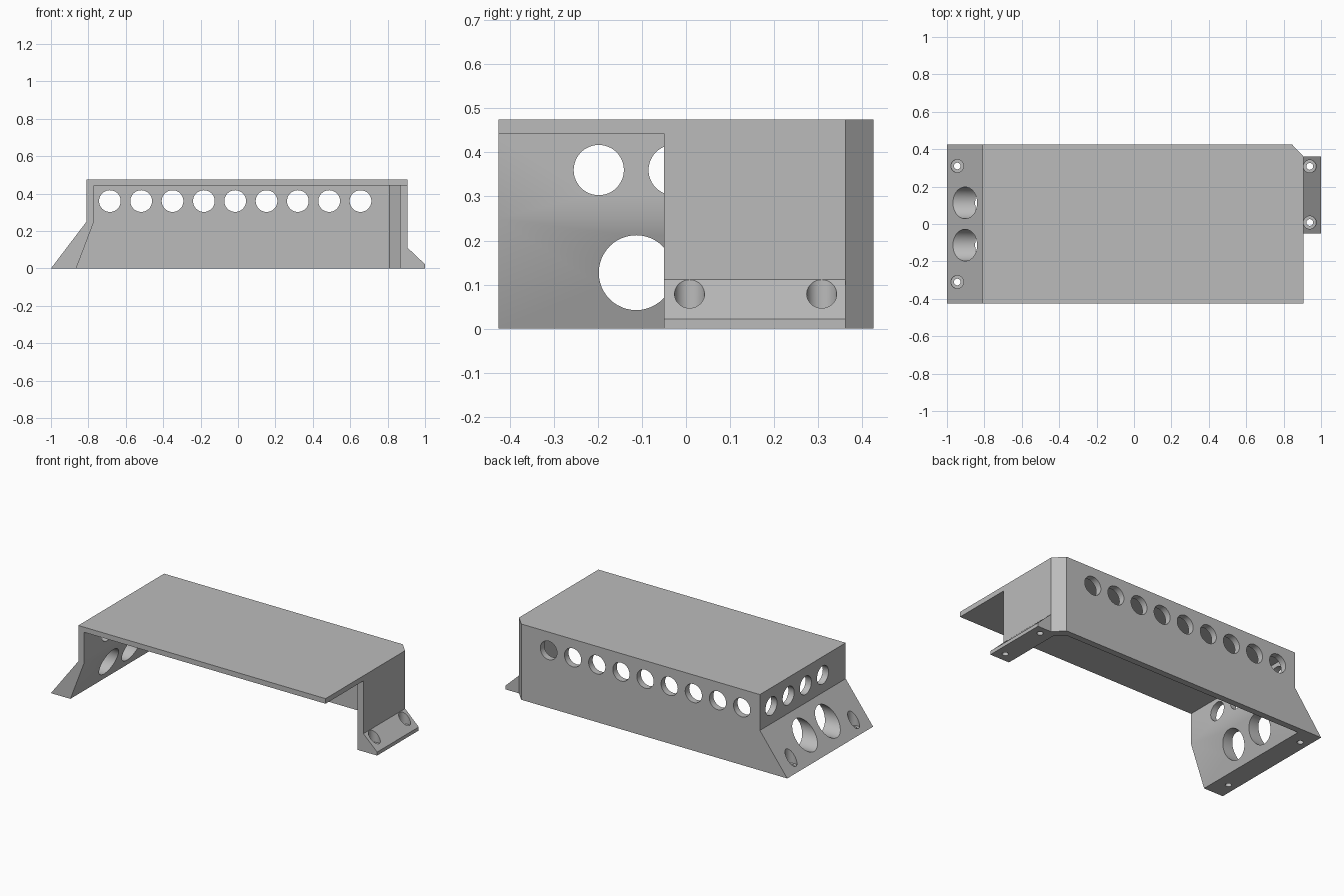
import bpy
import bmesh
import math
from mathutils import Matrix, Vector

cube = bpy.data.objects.get("Cube")
if cube:
    bpy.data.objects.remove(cube, do_unlink=True)

# Plain grey material
grey = bpy.data.materials.new("plain grey")
grey.use_nodes = True
GREY = (0.5, 0.5, 0.5, 1.0)
grey.diffuse_color = GREY
grey.node_tree.nodes["Principled BSDF"].inputs["Base Color"].default_value = GREY

HALF_DEPTH = 0.425
TOP = 0.475
CEILING = 0.443
WALL = 0.04
RIGHT = 0.905       # outer face of the right-hand wall
TAB_FRONT, TAB_BACK = -0.05, 0.362


def make_object(name, bm):
    bmesh.ops.recalc_face_normals(bm, faces=bm.faces)
    mesh = bpy.data.meshes.new(name)
    bm.to_mesh(mesh)
    bm.free()
    mesh.materials.append(grey)
    obj = bpy.data.objects.new(name, mesh)
    bpy.context.collection.objects.link(obj)
    return obj


def prism(name, outline, start, end, axis):
    """Extrude an outline: (x, z) along Y, or (x, y) along Z."""
    bm = bmesh.new()
    if axis == "Y":
        points, offset = [(a, start, b) for a, b in outline], (0, end - start, 0)
    else:
        points, offset = [(a, b, start) for a, b in outline], (0, 0, end - start)
    face = bm.faces.new([bm.verts.new(p) for p in points])
    result = bmesh.ops.extrude_face_region(bm, geom=[face])
    moved = [v for v in result["geom"] if isinstance(v, bmesh.types.BMVert)]
    bmesh.ops.translate(bm, verts=moved, vec=offset)
    return make_object(name, bm)


def cylinder(name, centre, radius, length, axis):
    turn = {"X": Matrix.Rotation(math.pi / 2, 4, "Y"),
            "Y": Matrix.Rotation(math.pi / 2, 4, "X"),
            "Z": Matrix.Identity(4)}[axis]
    bm = bmesh.new()
    bmesh.ops.create_cone(bm, cap_ends=True, segments=48, radius1=radius, radius2=radius,
                          depth=length, matrix=Matrix.Translation(Vector(centre)) @ turn)
    return make_object(name, bm)


def combine(body, tool, operation):
    mod = body.modifiers.new(tool.name, "BOOLEAN")
    mod.operation = operation
    mod.solver = "EXACT"
    mod.object = tool
    bpy.context.view_layer.objects.active = body
    bpy.ops.object.modifier_apply(modifier=mod.name)
    bpy.data.objects.remove(tool, do_unlink=True)


# Outer shell with a flared left side
body = prism("bracket_body", [(-1, 0), (-0.81, 0.25), (-0.81, TOP), (RIGHT, TOP), (RIGHT, 0)],
             -HALF_DEPTH, HALF_DEPTH, "Y")

# Hollow, open at the front and underneath
inner = RIGHT - WALL
combine(body, prism("cavity", [(-0.903, -0.1), (-0.865, 0), (-0.77, 0.25), (-0.77, CEILING),
                               (inner, CEILING), (inner, -0.1)],
                    -1, HALF_DEPTH - WALL, "Y"), "DIFFERENCE")

# Right wall stops short of the front
combine(body, prism("wall_gap", [(0.8, -0.1), (0.8, CEILING), (1.1, CEILING), (1.1, -0.1)],
                    -1, TAB_FRONT, "Y"), "DIFFERENCE")

# Bevelled rear corner, inside and outside
combine(body, prism("corner_fill", [(0.81, 0.385), (inner, 0.33), (0.88, 0.33), (0.88, 0.36),
                                    (0.86, 0.4), (0.81, 0.4)], 0, 0.46, "Z"), "UNION")
combine(body, prism("corner_cut", [(0.785, 0.488), (0.965, 0.299), (1.1, 0.6)],
                    -0.1, 0.6, "Z"), "DIFFERENCE")

# Right mounting foot
combine(body, prism("right_foot", [(0.885, 0), (1, 0), (1, 0.022), (RIGHT, 0.112), (0.885, 0.112)],
                    TAB_FRONT, TAB_BACK, "Y"), "UNION")

# Row of vents along the back
for i in range(9):
    combine(body, cylinder("back_vent", (-0.685 + 0.1675 * i, 0.4, 0.36), 0.058, 0.2, "Y"),
            "DIFFERENCE")

# Vents in the left wall
for i in range(4):
    combine(body, cylinder("side_vent", (-0.8, -0.198 + 0.17 * i, 0.36), 0.057, 0.2, "X"),
            "DIFFERENCE")

# Large cable openings through the sloping side
for side in (-1, 1):
    combine(body, cylinder("cable_opening", (-0.9, 0.113 * side, 0.127), 0.085, 0.5, "X"),
            "DIFFERENCE")

# Countersunk screw holes in both feet
for x, y, floor in ((-0.945, -0.31, 0.022), (-0.945, 0.31, 0.022),
                    (0.94, 0.008, 0.03), (0.94, 0.308, 0.03)):
    combine(body, cylinder("screw_recess", (x, y, floor + 0.1), 0.034, 0.2, "Z"), "DIFFERENCE")
    combine(body, cylinder("screw_hole", (x, y, 0), 0.018, 0.3, "Z"), "DIFFERENCE")

# Smooth bores, crisp corners
bpy.ops.object.select_all(action="DESELECT")
body.select_set(True)
bpy.context.view_layer.objects.active = body
bpy.ops.object.shade_smooth_by_angle(angle=math.radians(25))
